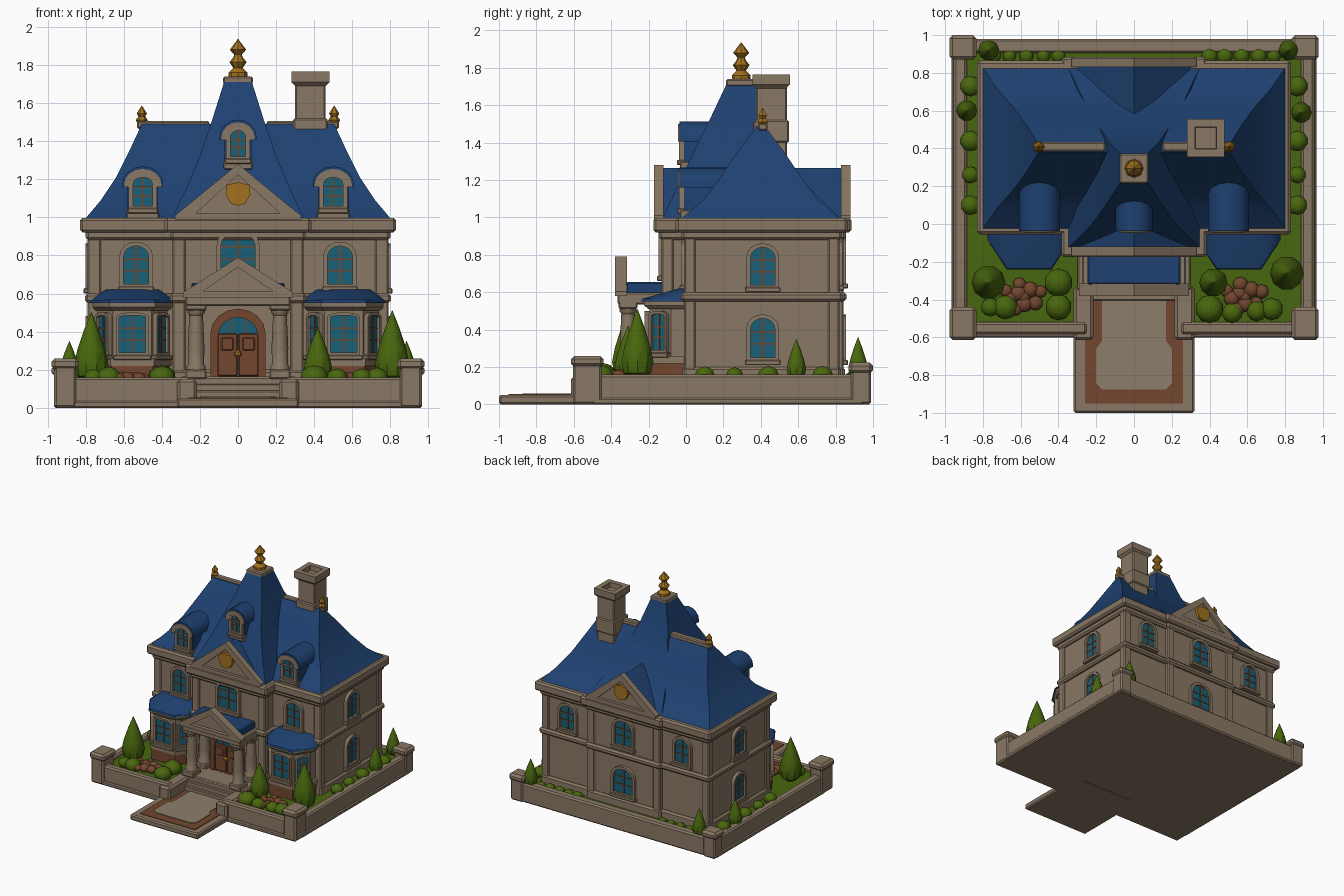
import bpy, bmesh, math, random
from mathutils import Matrix, Vector

if "Cube" in bpy.data.objects:
    bpy.data.objects.remove(bpy.data.objects["Cube"])
random.seed(4)

def material(name, rgb):
    m = bpy.data.materials.new(name)
    m.diffuse_color = (*rgb, 1)
    m.use_nodes = True
    m.node_tree.nodes["Principled BSDF"].inputs["Base Color"].default_value = m.diffuse_color
    return m

STONE = material("warm stone", (0.255, 0.19, 0.128))
PAVE = material("pale paving", (0.265, 0.21, 0.145))
ROOF = material("blue slate", (0.013, 0.053, 0.165))
GLASS = material("teal glass", (0.010, 0.115, 0.18))
WOOD = material("brown wood", (0.17, 0.062, 0.028))
GOLD = material("gold", (0.36, 0.165, 0.014))
LEAF = material("leaf green", (0.066, 0.135, 0.004))
LAWN = material("lawn green", (0.066, 0.135, 0.005))

def finish(name, bm, mat, M=None):
    bmesh.ops.recalc_face_normals(bm, faces=bm.faces)
    if M:
        bm.transform(M)
    for f in bm.faces:
        f.smooth = True
    for e in bm.edges:
        e.smooth = len(e.link_faces) == 2 and e.calc_face_angle(0) < math.radians(35)
    me = bpy.data.meshes.new(name)
    bm.to_mesh(me)
    bm.free()
    me.materials.append(mat)
    ob = bpy.data.objects.new(name, me)
    bpy.context.collection.objects.link(ob)
    return ob

def loft(name, rings, mat, M=None, caps=True, closed=False):
    bm = bmesh.new()
    vs = [[bm.verts.new(p) for p in r] for r in rings]
    n = len(vs[0])
    pairs = list(zip(vs, vs[1:])) + ([(vs[-1], vs[0])] if closed else [])
    for a, b in pairs:
        for i in range(n):
            bm.faces.new((a[i], a[(i + 1) % n], b[(i + 1) % n], b[i]))
    if caps and not closed:
        bm.faces.new(vs[0])
        bm.faces.new(vs[-1])
    return finish(name, bm, mat, M)

def rect(x0, x1, y0, y1, z):
    return [(x0, y0, z), (x1, y0, z), (x1, y1, z), (x0, y1, z)]

def box(name, x0, x1, y0, y1, z0, z1, mat=STONE, bevel=0.008, M=None):
    bm = bmesh.new()
    bmesh.ops.create_cube(bm, size=1)
    bm.transform(Matrix.Translation(((x0 + x1) / 2, (y0 + y1) / 2, (z0 + z1) / 2))
                 @ Matrix.Diagonal((abs(x1 - x0), y1 - y0, z1 - z0, 1)))
    if bevel:
        bmesh.ops.bevel(bm, geom=bm.edges[:], offset=bevel, segments=1, affect='EDGES')
    return finish(name, bm, mat, M)

def lathe(name, prof, loc, mat, seg=12):
    rings = [[(loc[0] + r * math.cos(i * math.tau / seg), loc[1] + r * math.sin(i * math.tau / seg), loc[2] + z)
              for i in range(seg)] for r, z in prof]
    return loft(name, rings, mat)

def plate(name, pts, y0, y1, mat, M=None):
    return loft(name, [[(x, y, z) for x, z in pts] for y in (y0, y1)], mat, M)

def frame(name, outer, inner, y0, y1, mat, M=None):
    return loft(name, [[(x, y, z) for x, z in p] for p, y in ((outer, y0), (outer, y1), (inner, y1), (inner, y0))],
                mat, M, closed=True)

def arch(w, z0, z1, rise, n=8):
    return [(-w / 2, z0), (w / 2, z0)] + [(w / 2 * math.cos(math.pi * i / n), z1 - rise + rise * math.sin(math.pi * i / n))
                                          for i in range(n + 1)]

def window(name, x, y, z0, z1, w, deg=0, rise=None, t=0.022):
    M = Matrix.Translation((x, y, 0)) @ Matrix.Rotation(math.radians(deg), 4, 'Z')
    rise = w * 0.42 if rise is None else rise
    plate(name + "_glass", arch(w, z0, z1, rise), -0.008, 0, GLASS, M)
    frame(name + "_frame", arch(w + 2 * t, z0 - t, z1 + t, rise + t * 0.8), arch(w, z0, z1, rise), 0.005, -0.026, STONE, M)
    box(name + "_mullion", -0.005, 0.005, -0.014, 0, z0, z1, WOOD, 0, M)
    for f in (0.35, 0.65):
        z = z0 + (z1 - z0) * f
        box(name + "_bar", -w / 2, w / 2, -0.013, 0, z - 0.004, z + 0.004, WOOD, 0, M)
    box(name + "_sill", -w / 2 - 0.03, w / 2 + 0.03, -0.036, 0.005, z0 - 0.04, z0 - 0.012, STONE, 0.005, M)

def pediment(name, w, z0, z1, depth, M, t=0.05):
    tri = [(-w, z0), (w, z0), (w, z0 + 0.025), (0, z1), (-w, z0 + 0.025)]
    inn = [(-w + 0.11, z0 + t * .7), (w - 0.11, z0 + t * .7), (w - 0.11, z0 + t * .75), (0, z1 - t * 1.15), (-w + 0.11, z0 + t * .75)]
    plate(name + "_tympanum", inn, -depth * 0.5, 0, STONE, M)
    frame(name + "_cornice", tri, inn, 0, -depth, STONE, M)

# Ground: stone base, lawn, boundary walls, posts
box("base_slab", -0.95, 0.95, -0.33, 0.96, 0, 0.05, STONE, 0)
box("lawn_back", -0.9, 0.9, -0.33, 0.95, 0.04, 0.13, LAWN, 0)
for s in (-1, 1):
    def sx(a, b):
        return (min(a * s, b * s), max(a * s, b * s))
    box("base_front", *sx(0.25, 0.95), -0.56, -0.33, 0, 0.05, STONE, 0)
    box("lawn_front", *sx(0.25, 0.9), -0.55, -0.33, 0.04, 0.13, LAWN, 0)
    box("side_wall", *sx(0.885, 0.955), -0.5, 0.95, 0, 0.16, bevel=0.012)
    box("side_plinth", *sx(0.87, 0.965), -0.5, 0.95, 0.0, 0.035)
    box("front_wall", *sx(0.25, 0.9), -0.585, -0.52, 0, 0.16, bevel=0.012)
    box("front_plinth", *sx(0.25, 0.9), -0.6, -0.5, 0, 0.035)
    box("path_cheek", *sx(0.215, 0.32), -0.615, -0.33, 0, 0.15, bevel=0.015)
    for n, y0, y1, h in (("front", -0.615, -0.44, 0.26), ("back", 0.87, 1.0, 0.225)):
        box(n + "_post", *sx(0.85, 0.965), y0 + .01, y1 - .01, 0, h - 0.03, bevel=0.012)
        box(n + "_post_cap", *sx(0.835, 0.978), y0, y1, h - 0.06, h, bevel=0.018)
box("back_wall", -0.9, 0.9, 0.905, 0.98, 0, 0.16, bevel=0.012)

# Path and steps
box("path", -0.32, 0.32, -1.0, -0.33, 0, 0.05, bevel=0.01)
box("path_border", -0.26, 0.26, -0.95, -0.36, 0.04, 0.055, WOOD, 0)
path_pts = [(-0.17, -0.875), (0.17, -0.875), (0.2, -0.845), (0.2, -0.66), (0.17, -0.62), (0.17, -0.39),
            (-0.17, -0.39), (-0.17, -0.62), (-0.2, -0.66), (-0.2, -0.845)]
loft("path_paving", [[(x, y, z) for x, y in path_pts] for z in (0.04, 0.06)], PAVE)
for i, z in enumerate((0.09, 0.125, 0.16)):
    box("step", -0.29 + .02 * i, 0.29 - .02 * i, -0.405 + 0.025 * i, -0.1, 0.03, z, bevel=0.006)
box("porch_floor", -0.3, 0.3, -0.35, -0.1, 0.05, 0.165)

# House body: main block and centre pavilion with plinth, band and cornice
for n, hx, y0, y1 in (("main", 0.775, 0.0, 0.81), ("pavilion", 0.33, -0.12, 0.83)):
    box(n + "_walls", -hx, hx, y0, y1, 0.1, 0.96, bevel=0.012)
    for part, d, z0, z1 in (("plinth", 0.02, 0.1, 0.2), ("band", 0.028, 0.55, 0.60),
                            ("cornice_low", 0.025, 0.88, 0.94), ("cornice_top", 0.055, 0.92, 0.997)):
        box(n + "_" + part, -hx - d, hx + d, y0 - d, y1 + d, z0, z1, bevel=0.014)
for s in (-1, 1):
    for cx, ys in ((0.755, (0.02, 0.79)), (0.31, (-0.1, 0.81))):
        for y in ys:
            box("corner_pilaster", s * cx - 0.035, s * cx + 0.035, y - 0.032, y + 0.032, 0.14, 0.92)

# Flared roofs
loft("main_roof", [rect(-x, x, 0.4 - h, 0.4 + h, z) for x, h, z in
     ((0.8, 0.43, 0.97), (0.8, 0.425, 0.995), (0.72, 0.31, 1.09), (0.64, 0.22, 1.21), (0.57, 0.125, 1.35), (0.505, 0.02, 1.49))], ROOF)
loft("tower_roof", [rect(-x, x, a, b, z) for x, a, b, z in
     ((0.355, -0.13, 0.84, 0.98), (0.32, -0.10, 0.77, 1.05), (0.25, -0.03, 0.62, 1.2), (0.19, 0.04, 0.52, 1.35),
      (0.13, 0.13, 0.43, 1.53), (0.07, 0.22, 0.37, 1.72))], ROOF)
for s in (-1, 1):
    box("ridge_cap", min(s * .15, s * .53), max(s * .15, s * .53), 0.385, 0.435, 1.465, 1.505)
    lathe("ridge_finial", [(.02, 0), (.032, .02), (.018, .04), (.027, .055), (.002, .095)], (s * 0.505, 0.41, 1.49), GOLD, 6)
box("tower_cap", -0.078, 0.078, 0.215, 0.372, 1.70, 1.74)
lathe("tower_finial", [(.05, 0), (.05, .025), (.025, .05), (.045, .08), (.025, .105), (.02, .12), (.043, .145), (.002, .2)],
      (0, 0.295, 1.735), GOLD, 8)

# Chimney with hollow top
box("chimney_stack", 0.30, 0.46, 0.375, 0.54, 1.2, 1.72)
box("chimney_collar", 0.29, 0.47, 0.36, 0.55, 1.40, 1.52)
loft("chimney_cap", [rect(.38 - h, .38 + h, .455 - h, .455 + h, z) for h, z in
     ((.08, 1.69), (.1, 1.71), (.1, 1.765), (.058, 1.765), (.055, 1.725))], STONE)

# Front and back gables with blue saddle roofs and gold shields
for n, y, deg in (("front", -0.12, 0), ("back", 0.83, 180)):
    M = Matrix.Translation((0, y, 0)) @ Matrix.Rotation(math.radians(deg), 4, 'Z')
    pediment(n + "_gable", 0.33, 0.985, 1.28, 0.05, M)
    plate(n + "_gable_roof", [(-0.32, 0.98), (0.32, 0.98), (0, 1.265)], 0, 0.3, ROOF, M)
    shield = [(-.06, 1.17), (0, 1.185), (.06, 1.17), (.065, 1.12), (.04, 1.075), (0, 1.06), (-.04, 1.075), (-.065, 1.12)]
    plate(n + "_shield", shield, -0.05, -0.02, GOLD, M)

# Dormers: blue barrel roof over a stone arch
for x, z0, z1, w, back in ((-0.5, 1.03, 1.25, 0.10, 0.26), (0.5, 1.03, 1.25, 0.10, 0.26), (0, 1.29, 1.495, 0.08, 0.17)):
    M = Matrix.Translation((x, -0.012, 0))
    hood = arch(w + 0.095, z1 - 0.09, z1 + 0.004, 0.08)
    cover = arch(w + 0.115, z1 - 0.09, z1 + 0.018, 0.092)
    plate("dormer_body", arch(w + 0.06, z0 - .03, z1 - 0.02, 0.07), 0, back, ROOF, M)
    plate("dormer_roof", cover, 0, back + 0.012, ROOF, M)
    frame("dormer_roof_edge", cover, hood, 0.01, -0.024, ROOF, M)
    frame("dormer_hood", hood, arch(w + 0.03, z1 - 0.088, z1 - 0.03, 0.05), 0.03, -0.03, STONE, M)
    box("dormer_foot", -w / 2 - .035, w / 2 + .035, -0.02, 0.05, z0 - .04, z0 + .01, STONE, 0.006, M)
    window("dormer_window", x, -0.012, z0 + .03, z1 - 0.04, w, rise=0.035, t=0.024)

# Windows on all four sides
for s in (-1, 1):
    window("front_window", s * 0.535, 0, 0.65, 0.85, 0.13)
    window("back_window", s * 0.54, 0.81, 0.65, 0.85, 0.13, 180)
    for z0, z1 in ((0.25, 0.46), (0.64, 0.84)):
        window("side_window", s * 0.775, 0.41, z0, z1, 0.13, s * 90)
window("front_centre_window", 0, -0.12, 0.70, 0.925, 0.18)
window("back_centre_window", 0, 0.83, 0.66, 0.87, 0.16, 180)
window("back_lower_window", 0, 0.83, 0.25, 0.46, 0.18, 180)

# Bay windows
def bay(c, f, b, yf, z, ym=-0.08, yb=0.02):
    return [(c - b, yb, z), (c - b, ym, z), (c - f, yf, z), (c + f, yf, z), (c + b, ym, z), (c + b, yb, z)]
for s in (-1, 1):
    c = s * 0.555
    loft("bay_brick_base", [bay(c, .11, .195, -.215, z) for z in (0.1, 0.225)], WOOD)
    loft("bay_sill", [bay(c, .115, .205, -.22, z) for z in (0.22, 0.26)], STONE)
    loft("bay_walls", [bay(c, .10, .185, -.195, z) for z in (0.25, 0.55)], STONE)
    loft("bay_cornice", [bay(c, f, f + .09, y, z) for f, y, z in ((.105, -.2, .51), (.12, -.225, .53), (.12, -.225, .555))], STONE)
    loft("bay_roof", [bay(c, f, b, y, z, m) for f, b, y, z, m in ((.12, .22, -.24, .55, -.085), (.115, .215, -.235, .565, -.08),
                                                              (.085, .17, -.11, .60, -.04), (.06, .14, -.04, .62, 0))], ROOF)
    window("bay_front_window", c, -0.195, 0.29, 0.485, 0.14, rise=0.01, t=0.016)
    for k in (-1, 1):
        window("bay_side_window", c + k * .1425, -.1375, 0.29, 0.485, 0.085, k * 53.5, rise=0.01, t=0.016)

# Portico: columns, entablature, gable and flat blue roof
for s in (-1, 1):
    for y in (-0.31, -0.14):
        box("column_base", s * .22 - .055, s * .22 + .055, y - .055, y + .055, 0.15, 0.20)
        lathe("column", [(.05, 0), (.05, .02), (.041, .035), (.044, .12), (.036, .29), (.046, .305), (.046, .33)], (s * .22, y, 0.195), STONE)
        box("column_capital", s * .22 - .055, s * .22 + .055, y - .05, y + .05, 0.51, 0.55)
box("portico_beam", -0.275, 0.275, -0.365, -0.1, 0.535, 0.60)
box("portico_roof", -0.245, 0.245, -0.32, -0.11, 0.59, 0.655, ROOF)
pediment("portico_gable", 0.29, 0.58, 0.79, 0.065, Matrix.Translation((0, -0.315, 0)), 0.045)

# Front door with fanlight
M = Matrix.Translation((0, -0.12, 0))
plate("door_fanlight", arch(0.22, 0.38, 0.485, 0.10), -0.02, 0, GLASS, M)
frame("door_surround", arch(0.29, 0.165, 0.52, 0.13), arch(0.21, 0.166, 0.475, 0.10), 0, -0.05, WOOD, M)
for s in (-1, 1):
    box("door_leaf", s * .056 - .053, s * .056 + .053, -.035, 0, 0.165, 0.39, WOOD, 0.006, M)
    box("door_panel", s * .056 - .032, s * .056 + .032, -.043, 0, 0.30, 0.37, WOOD, 0.006, M)
    box("fanlight_bar", s * .04 - .004, s * .04 + .004, -.026, 0, 0.385, 0.465, WOOD, 0, M)
lathe("door_knob", [(.004, 0), (.018, .012), (.018, .03), (.004, .042)], (0.0, -0.165, 0.262), GOLD, 8)

# Planting
def tree(x, y, r, top):
    h = top - 0.13
    lathe("cone_tree", [(r * a, h * b) for a, b in ((.3, 0), (.85, .1), (1, .26), (.82, .47), (.45, .74), (.02, 1))], (x, y, 0.13), LEAF, 10)
def bush(x, y, r, mat=LEAF, name="bush", z=0.14, squash=0.85):
    bm = bmesh.new()
    bmesh.ops.create_icosphere(bm, subdivisions=2, radius=r)
    finish(name, bm, mat, Matrix.Translation((x, y, z)) @ Matrix.Diagonal((1, 1, squash, 1)))
for x, y, r, top in ((-.77, -.31, .09, .50), (.81, -.26, .09, .51), (.42, -.31, .075, .42),
                     (-.77, .92, .055, .36), (.82, .92, .055, .36), (-.885, .6, .055, .35), (.885, .59, .055, .35)):
    tree(x, y, r, top)
for x, y, r in ((-.40, -.31, .075), (-.40, -.44, .07), (-.68, -.44, .065), (-.76, -.44, .05), (.40, -.45, .075), (.52, -.47, .055), (.65, -.46, .055), (.73, -.45, .06)):
    bush(x, y, r, z=0.16)
for s in (-1, 1):
    for y, r in ((.10, .052), (.26, .045), (.44, .055), (.73, .055)):
        bush(s * .865, y, r, z=0.16)
    for x in (.40, .48, .57, .66, .74):
        bush(s * x, .89, random.uniform(.035, .045))
    for i in range(10):
        a = i * 2.4
        bush(s * .585 + .034 * math.sqrt(i) * math.cos(a), -.385 + .028 * math.sqrt(i) * math.sin(a), random.uniform(.032, .045),
             WOOD, "flower_bed", 0.155, 0.8)
